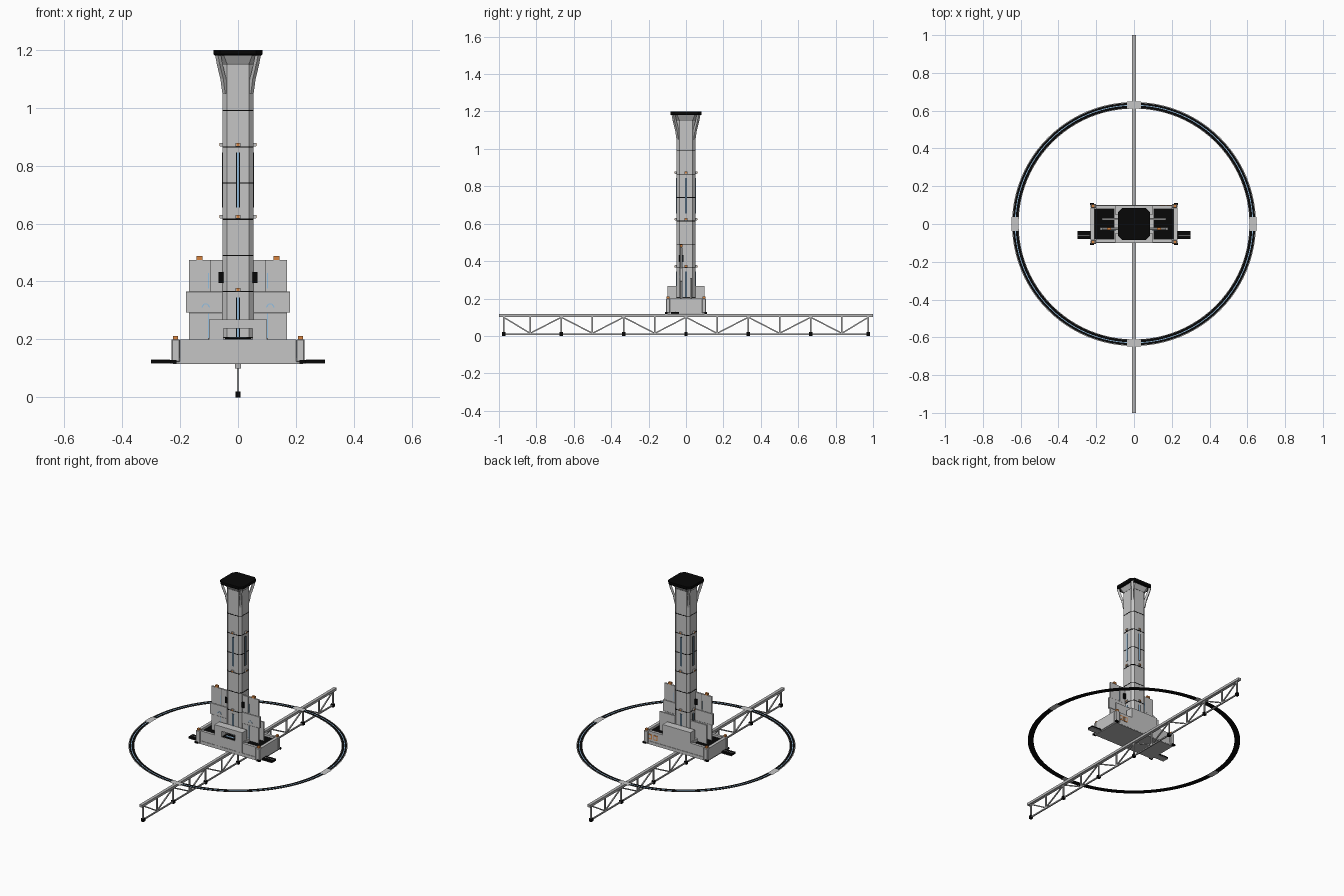
import bpy, bmesh, math
from mathutils import Vector

old = bpy.data.objects.get("Cube")
if old:
    bpy.data.objects.remove(old)


def material(name, rgb):
    m = bpy.data.materials.new(name)
    m.use_nodes = True
    m.diffuse_color = (*rgb, 1)
    m.node_tree.nodes["Principled BSDF"].inputs["Base Color"].default_value = (*rgb, 1)
    return m


LIGHT = material("light grey", (.56, .56, .56))
MID = material("mid grey", (.46, .46, .46))
DARK = material("dark grey", (.2, .2, .2))
BLACK = material("black", (.002, .002, .002))
BLUE = material("blue", (.3, .52, .74))
ORANGE = material("orange", (.68, .23, .05))


def finish(bm, name, mat):
    bmesh.ops.recalc_face_normals(bm, faces=bm.faces)
    me = bpy.data.meshes.new(name)
    bm.to_mesh(me)
    bm.free()
    me.materials.append(mat)
    ob = bpy.data.objects.new(name, me)
    bpy.context.collection.objects.link(ob)
    return ob


def box(name, mat, x, y, z, bevel=0):
    """Box from (min, max) ranges."""
    bm = bmesh.new()
    bmesh.ops.create_cube(bm, size=1)
    for v in bm.verts:
        v.co = Vector([(r[0] + r[1]) / 2 + c * (r[1] - r[0]) for r, c in zip((x, y, z), v.co)])
    if bevel:
        bmesh.ops.bevel(bm, geom=bm.edges[:], offset=bevel, segments=1, affect='EDGES')
    return finish(bm, name, mat)


def mirror_box(name, mat, x, y, z, bevel=0):
    box("left_" + name, mat, x, y, z, bevel)
    box("right_" + name, mat, (-x[1], -x[0]), y, z, bevel)


def bar(name, mat, a, b, w):
    """Square bar between two points."""
    a, b = Vector(a), Vector(b)
    d = b - a
    bm = bmesh.new()
    bmesh.ops.create_cube(bm, size=1)
    rot = d.to_track_quat('Z', 'Y')
    for v in bm.verts:
        v.co = (a + b) / 2 + rot @ Vector((v.co.x * w, v.co.y * w, v.co.z * d.length))
    return finish(bm, name, mat)


def shaft(name, mat, rings, cut=.3):
    """Corner-cut square loft; rings are (half x, half y, z)."""
    bm = bmesh.new()
    loops = []
    for hx, hy, z in rings:
        c = min(hx, hy) * cut
        pts = [(hx, hy - c), (hx - c, hy), (c - hx, hy), (-hx, hy - c),
               (-hx, c - hy), (c - hx, -hy), (hx - c, -hy), (hx, c - hy)]
        loops.append([bm.verts.new((px, py, z)) for px, py in pts])
    for lo, hi in zip(loops, loops[1:]):
        for i in range(8):
            j = (i + 1) % 8
            bm.faces.new((lo[i], lo[j], hi[j], hi[i]))
    bm.faces.new(loops[0])
    bm.faces.new(loops[-1])
    return finish(bm, name, mat)


def annulus(name, mat, r0, r1, z, n=96):
    """Flat ring."""
    bm = bmesh.new()
    vs = [[bm.verts.new((r * math.cos(t * math.tau / n), r * math.sin(t * math.tau / n), z))
           for t in range(n)] for r in (r0, r1)]
    for i in range(n):
        j = (i + 1) % n
        bm.faces.new((vs[0][i], vs[1][i], vs[1][j], vs[0][j]))
    return finish(bm, name, mat)


def pad(name, mat, x, y, z):
    """Flat rectangle."""
    bm = bmesh.new()
    bm.faces.new([bm.verts.new(p) for p in
                  ((x[0], y[0], z), (x[1], y[0], z), (x[1], y[1], z), (x[0], y[1], z))])
    return finish(bm, name, mat)


# Truss boom
box("boom_top_chord", MID, (-.01, .01), (-1, 1), (.1, .116))
box("boom_bottom_chord", MID, (-.004, .004), (-.98, .98), (.006, .014))
posts = [max(-.975, min(.975, (i - 6) / 6)) for i in range(13)]
for i, y in enumerate(posts):
    bar("boom_post", MID, (0, y, .01), (0, y, .105), .008)
    if i % 2 == 0:
        box("boom_foot", BLACK, (-.009, .009), (y - .009, y + .009), (0, .02))
for i, (a, b) in enumerate(zip(posts, posts[1:])):
    z0, z1 = (.1, .014) if i % 2 == 0 else (.014, .1)
    bar("boom_diagonal", MID, (0, a, z0), (0, b, z1), .007)

# Thin ring with four joint pads
Z = .118
annulus("ring_track", BLACK, .611, .646, Z)
annulus("ring_outer_rim", LIGHT, .642, .646, Z + .001)
annulus("ring_inner_rim", LIGHT, .611, .614, Z + .001)
annulus("ring_glow", BLUE, .627, .631, Z + .001)
for k in range(4):
    c, s = round(math.cos(k * math.pi / 2)), round(math.sin(k * math.pi / 2))
    hx, hy = (.018, .037) if c else (.037, .018)
    for z in (Z - .001, Z + .002):
        pad("ring_joint", LIGHT, (.63 * c - hx, .63 * c + hx), (.63 * s - hy, .63 * s + hy), z)

# Base tray with black decks
box("base_underplate", MID, (-.225, .225), (-.1, .1), (.115, .122))
box("base_body", LIGHT, (-.225, .225), (-.092, .092), (.122, .18))
for name, y0, y1 in (("front_rail", -.098, -.08), ("back_rail", .08, .098)):
    box("base_" + name, LIGHT, (-.2, .2), (y0, y1), (.135, .2))
    box("base_lower_" + name, LIGHT, (-.227, .227), (y0 - .003, y1 + .003), (.118, .136))
mirror_box("base_end_rail", LIGHT, (.21, .23), (-.085, .085), (.122, .2))
mirror_box("deck", BLACK, (.105, .208), (-.079, .079), (.18, .187))
mirror_box("side_wing", BLACK, (.22, .3), (-.08, -.037), (.119, .129))
mirror_box("side_wing_underside", MID, (.2, .3), (-.08, -.037), (.116, .119))
mirror_box("side_wing_strip", MID, (.235, .3), (-.06, -.057), (.129, .13))
for s in (1, -1):
    y = s * .096
    mirror_box("corner_post", LIGHT, (.2, .23), (y - .011, y + .011), (.122, .2), .003)
    mirror_box("corner_lamp", ORANGE, (.208, .224), (y - .008, y + .008), (.2, .211))
    mirror_box("corner_foot", BLACK, (.213, .234), sorted((s * .1, s * .112)), (.117, .128))
for x in (.15, .19):
    box("back_marker", ORANGE, (x - .014, x + .014), (.098, .1), (.15, .182))
    box("back_marker_core", LIGHT, (x - .008, x + .008), (.1, .101), (.157, .175))

# Pedestal: front arch, back block, low side walls
mirror_box("arch_leg", LIGHT, (.05, .1), (-.1, -.05), (.135, .238))
box("arch_lintel", LIGHT, (-.1, .1), (-.1, -.05), (.238, .268))
box("arch_sill", LIGHT, (-.05, .05), (-.098, -.05), (.135, .2))
box("sill_panel", BLACK, (-.045, .045), (-.096, -.052), (.2, .205))
box("sill_glow", BLUE, (-.03, .03), (-.085, -.075), (.205, .207))
box("pedestal_back", LIGHT, (-.1, .1), (.05, .098), (.135, .268))
mirror_box("pedestal_wall", LIGHT, (.06, .104), (-.085, .085), (.17, .205))

# Tall stepped side fins, lower fins behind
F = -.026
for x, z, t in (((.05, .17), (.19, .292), .005), ((.05, .18), (.292, .365), .007),
                ((.05, .17), (.365, .475), .005)):
    mirror_box("fin", LIGHT, x, (F - t, F + t), z, .001)
mirror_box("fin_seam", DARK, (.094, .096), (F - .006, F + .006), (.366, .474))
mirror_box("fin_glow", BLUE, (.1, .103), (F - .0065, F + .0065), (.375, .43))
mirror_box("fin_low_glow", BLUE, (.1, .103), (F - .0065, F + .0065), (.2, .29))
mirror_box("fin_lamp", ORANGE, (.122, .143), (F - .007, F + .007), (.475, .488))
mirror_box("fin_clamp", BLACK, (.05, .068), (F - .012, F + .012), (.395, .432))
mirror_box("back_fin", LIGHT, (.05, .17), (.021, .031), (.18, .31), .001)
for s in (1, -1):
    for x0, z0, x1, z1 in ((.098, .31, .105, .322), (.105, .322, .118, .322), (.118, .322, .125, .31)):
        bar("fin_arc", BLUE, (s * x0, F - .007, z0), (s * x1, F - .007, z1), .004)

# Tower shaft with seams, clips and lamps
HX, HY = .053, .05
shaft("tower", LIGHT, [(HX, HY, .18), (HX, HY, 1.15)])
for z in (.207, .365, .49, .615, .74, .865, .99):
    shaft("tower_seam", BLACK, [(HX + .0012, HY + .0012, z - .002), (HX + .0012, HY + .0012, z + .002)])
for z in (.372, .624, .873):
    for dx, dy in ((1, 0), (-1, 0), (0, 1), (0, -1)):
        x, y = dx * (HX + .001), dy * (HY + .001)
        box("tower_clip", LIGHT, (x - .008, x + .008), (y - .008, y + .008), (z - .006, z + .006))
        x, y = x + dx * .005, y + dy * .005
        box("clip_lamp", ORANGE, (x - .005, x + .005), (y - .005, y + .005), (z - .005, z + .005))

# Light strips on all four faces
for z in ((.208, .345), (.655, .845)):
    for s in (1, -1):
        for mat, w, d in ((BLACK, .0065, .002), (BLUE, .003, .003)):
            box("strip_y", mat, (-w, w), sorted((s * HY, s * (HY + d))), z)
            box("strip_x", mat, sorted((s * HX, s * (HX + d))), (-w, w), z)

# Flared head, corner braces and black cap
shaft("head_seam", DARK, [(HX + .001, HY + .001, 1.148), (HX + .001, HY + .001, 1.152)])
shaft("head_flare", LIGHT, [(HX, HY, 1.152), (.07, .068, 1.182)])
shaft("head_cap", BLACK, [(.08, .08, 1.18), (.084, .084, 1.185), (.084, .084, 1.2)], .25)
for sx in (1, -1):
    for sy in (1, -1):
        path = [(.044, .041, 1.05), (.051, .048, 1.1), (.063, .061, 1.15), (.069, .067, 1.182)]
        path = [(sx * x, sy * y, z) for x, y, z in path]
        for a, b in zip(path, path[1:]):
            bar("head_brace", LIGHT, a, b, .014)
